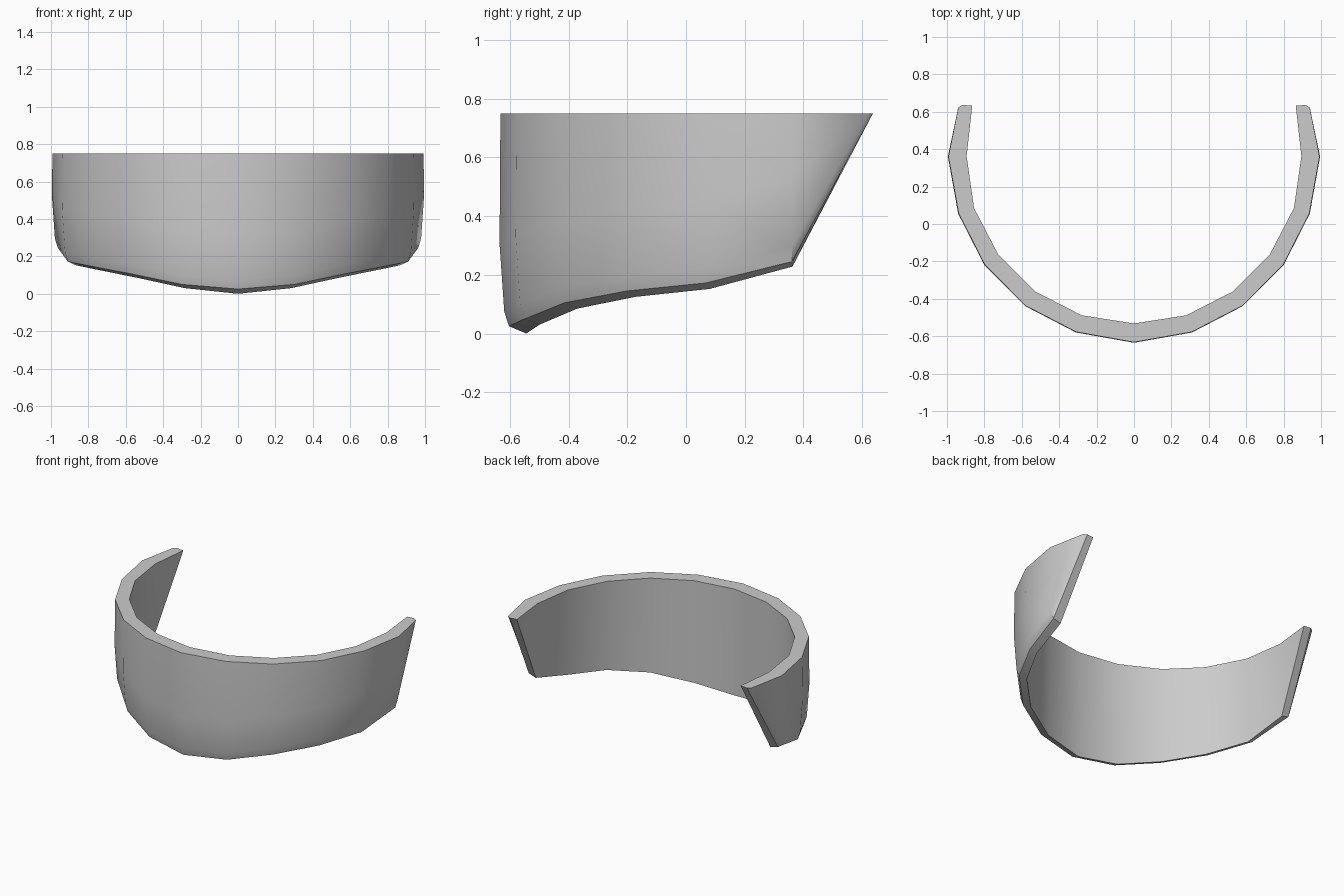
import bpy, bmesh, math
from mathutils import Vector

if "Cube" in bpy.data.objects:
    bpy.data.objects.remove(bpy.data.objects["Cube"])

TOP = 0.75
# plan stations, front centre to side: outer xy, inner xy, outer bottom z, inner bottom z
STATIONS = [
    (0.00, -0.635, 0.00, -0.532, 0.025, 0.000),
    (0.31, -0.580, 0.28, -0.488, 0.050, 0.030),
    (0.58, -0.440, 0.53, -0.360, 0.105, 0.085),
    (0.80, -0.220, 0.725, -0.165, 0.145, 0.125),
    (0.94, 0.055, 0.855, 0.085, 0.172, 0.152),
    (0.995, 0.360, 0.895, 0.363, 0.245, 0.228),
]


def section(ox, oy, ix, iy, zo, zi):
    """Wall cross-section with a softened lower outer edge."""
    o, i = Vector((ox, oy)), Vector((ix, iy))
    inward = (i - o).normalized()
    pts = [(o + inward * 0.003, TOP), (o, zo + 0.28),
           (o + inward * 0.016, zo + 0.05), (o + inward * 0.032, zo),
           (i - inward * 0.012, zi), (i, TOP)]
    return [(p.x, p.y, z) for p, z in pts]


half = [section(*s) for s in STATIONS]
# the raked end tapers up to a tip on the rim
tip = [(0.94, 0.622, TOP)] * 3 + [(0.917, 0.637, TOP)] + [(0.865, 0.632, TOP)] * 2
half.append(tip)
rings = [[(-x, y, z) for x, y, z in r] for r in reversed(half[1:])] + half

# curved band
bm = bmesh.new()
loops = [[bm.verts.new(p) for p in r] for r in rings]
for a, b in zip(loops, loops[1:]):
    for k in range(6):
        n = (k + 1) % 6
        bm.faces.new((a[k], a[n], b[n], b[k]))
for end in (loops[0], loops[-1]):
    bm.faces.new(end)
bmesh.ops.remove_doubles(bm, verts=bm.verts, dist=0.0005)
bmesh.ops.recalc_face_normals(bm, faces=bm.faces)
mesh = bpy.data.meshes.new("curved_band")
bm.to_mesh(mesh)
bm.free()
band = bpy.data.objects.new("curved_band", mesh)
bpy.context.collection.objects.link(band)

# smooth walls, crisp rim
bpy.context.view_layer.objects.active = band
band.select_set(True)
bpy.ops.object.shade_smooth_by_angle(angle=math.radians(35))
